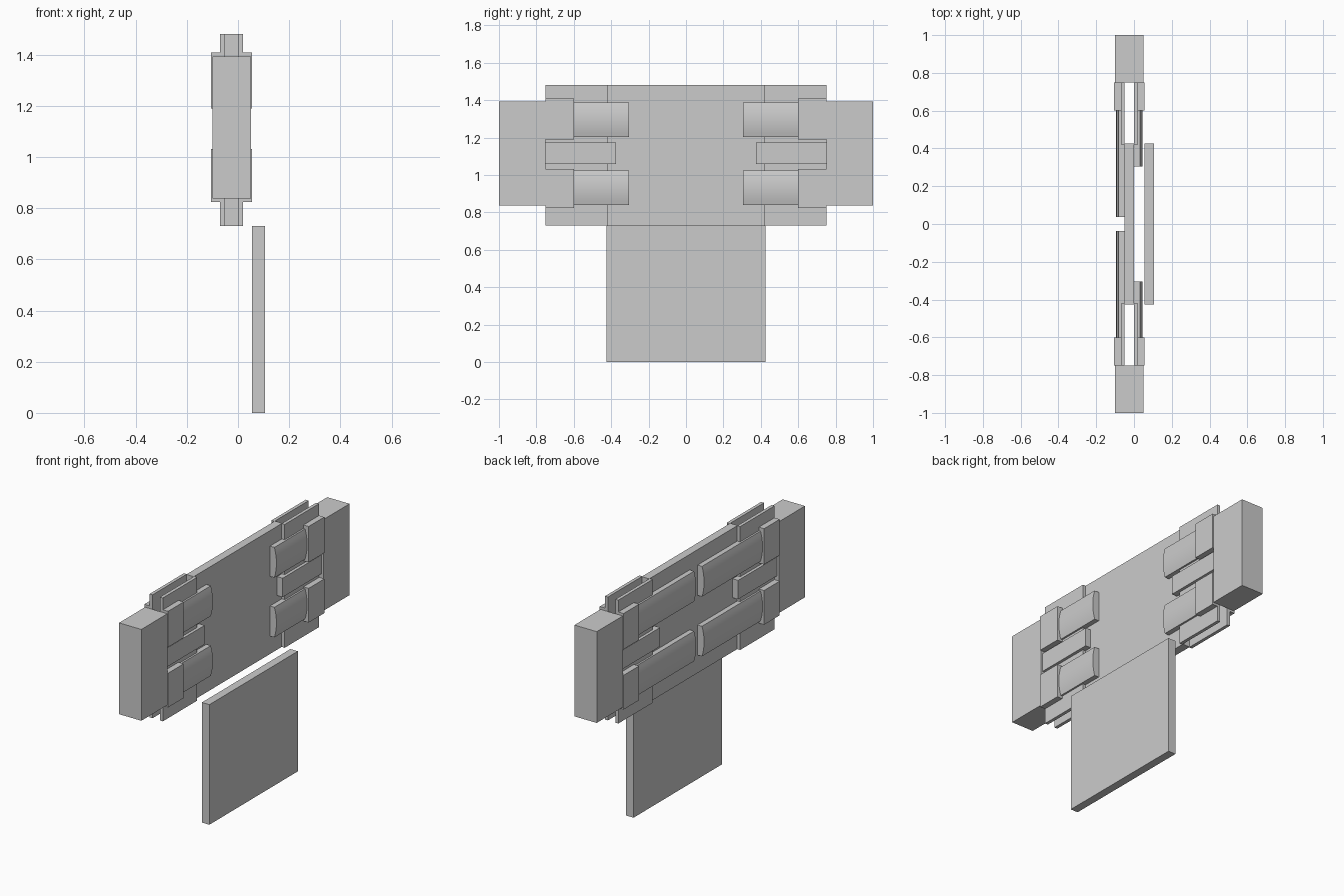
import bpy, math

if "Cube" in bpy.data.objects:
    bpy.data.objects.remove(bpy.data.objects["Cube"])

CX = -0.025  # mid-plane of the upper assembly


def prism(name, profile, y0, y1):
    """Extrude an (x, z) profile along y."""
    n = len(profile)
    verts = [(x, y, z) for y in (y0, y1) for x, z in profile]
    faces = [tuple(range(n)), tuple(range(2 * n - 1, n - 1, -1))]
    faces += [(i, i + n, (i + 1) % n + n, (i + 1) % n) for i in range(n)]
    mesh = bpy.data.meshes.new(name)
    mesh.from_pydata(verts, [], faces)
    ob = bpy.data.objects.new(name, mesh)
    bpy.context.collection.objects.link(ob)
    bpy.ops.object.select_all(action='DESELECT')
    ob.select_set(True)
    bpy.context.view_layer.objects.active = ob
    bpy.ops.object.mode_set(mode='EDIT')
    bpy.ops.mesh.select_all(action='SELECT')
    bpy.ops.mesh.normals_make_consistent(inside=False)
    bpy.ops.object.mode_set(mode='OBJECT')
    return ob


def box(name, x, y, z):
    y0, y1 = sorted(y)
    return prism(name, [(x[0], z[0]), (x[1], z[0]), (x[1], z[1]), (x[0], z[1])], y0, y1)


def pad(name, sx, y, z, base=0.026, top=0.07, rise=0.014, seg=8):
    """Strap pad with a gently arched outer face."""
    zc, h = (z[0] + z[1]) / 2, (z[1] - z[0]) / 2
    pts = [(CX + sx * base, z[0])]
    for i in range(seg + 1):
        t = -1 + 2 * i / seg
        pts.append((CX + sx * (top - rise * t * t), zc + h * t))
    pts.append((CX + sx * base, z[1]))
    y0, y1 = sorted(y)
    ob = prism(name, pts, y0, y1)
    bpy.ops.object.shade_smooth_by_angle(angle=math.radians(30))
    return ob


# Hanging panel and central plate
box("lower_panel", (0.055, 0.105), (-0.425, 0.425), (0, 0.73))
box("main_plate", (-0.05, 0), (-0.425, 0.425), (0.73, 1.48))

for sy, end in ((-1, "left"), (1, "right")):
    # Thick end block
    box(f"end_block_{end}", (-0.1, 0.05), (sy * 0.75, sy * 1.0), (0.837, 1.392))
    for sx, side in ((-1, "inner"), (1, "outer")):
        def xs(a, b):
            return sorted((CX + sx * a, CX + sx * b))
        tag = f"{end}_{side}"
        # Thin cheek plate
        box(f"cheek_plate_{tag}", xs(0.025, 0.045), (sy * 0.42, sy * 0.75), (0.73, 1.48))
        # Middle strip
        box(f"middle_strip_{tag}", xs(0.026, 0.063), (sy * 0.375, sy * 0.75), (1.06, 1.175))
        # Clamps with arched pads, upper and lower
        for lvl, zclamp, zpad in (("upper", (1.19, 1.408), (1.203, 1.387)),
                                  ("lower", (0.824, 1.032), (0.84, 1.023))):
            box(f"clamp_{tag}_{lvl}", xs(0.04, 0.08), (sy * 0.6, sy * 0.75), zclamp)
            inner_y = 0.305 if sx > 0 else 0.038
            pad(f"pad_{tag}_{lvl}", sx, (sy * inner_y, sy * 0.605), zpad)
